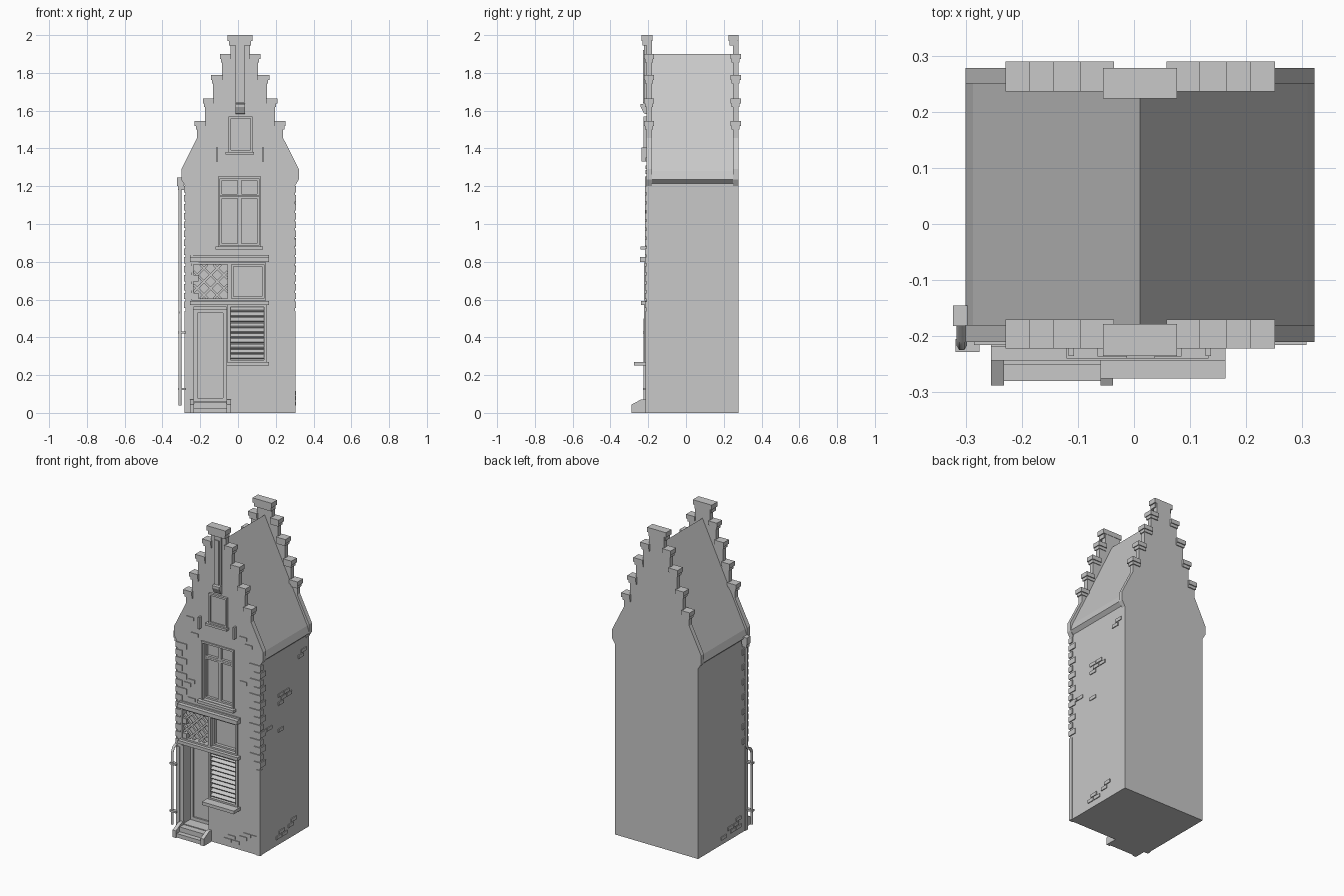
import bpy, bmesh, math
from mathutils import Matrix, Vector

cube = bpy.data.objects.get("Cube")
if cube:
    bpy.data.objects.remove(cube, do_unlink=True)

stone = bpy.data.materials.new("plain_grey")
stone.use_nodes = True
GREY = (0.58, 0.58, 0.58, 1)
stone.diffuse_color = GREY
stone.node_tree.nodes["Principled BSDF"].inputs["Base Color"].default_value = GREY

CX = 0.011       # middle of the house
FRONT = -0.21    # front wall plane
SIDE = 0.29      # half width of the house


def finish(name, bm):
    bmesh.ops.recalc_face_normals(bm, faces=bm.faces)
    mesh = bpy.data.meshes.new(name)
    bm.to_mesh(mesh)
    bm.free()
    mesh.materials.append(stone)
    ob = bpy.data.objects.new(name, mesh)
    bpy.context.collection.objects.link(ob)
    return ob


def add_box(bm, x, y, z, spin=None):
    size = Vector((x[1] - x[0], y[1] - y[0], z[1] - z[0]))
    mid = Vector((x[0] + x[1], y[0] + y[1], z[0] + z[1])) / 2
    m = Matrix.Translation(mid) @ (spin or Matrix()) @ Matrix.Diagonal(size.to_4d())
    bmesh.ops.create_cube(bm, size=1, matrix=m)


def boxes(name, items):
    bm = bmesh.new()
    for item in items:
        add_box(bm, *item)
    return finish(name, bm)


def prism(name, points, offset):
    bm = bmesh.new()
    face = bm.faces.new([bm.verts.new(p) for p in points])
    out = bmesh.ops.extrude_face_region(bm, geom=[face])["geom"]
    verts = [v for v in out if isinstance(v, bmesh.types.BMVert)]
    bmesh.ops.translate(bm, verts=verts, vec=offset)
    return finish(name, bm)


def house_slice(name, half, y0, y1):
    outline = half + [(-w, z) for w, z in reversed(half) if w]
    return prism(name, [(CX + w, y0, z) for w, z in outline], (0, y1 - y0, 0))


def frame(x, y, z, t):
    """Four bars around an opening."""
    return [((x[0] - t, x[0]), y, (z[0] - t, z[1] + t)),
            ((x[1], x[1] + t), y, (z[0] - t, z[1] + t)),
            (x, y, (z[0] - t, z[0])), (x, y, (z[1], z[1] + t))]


def cut(target, x, y, z):
    cutter = boxes("cutter", [(x, y, z)])
    cutter.hide_render = True
    mod = target.modifiers.new("opening", "BOOLEAN")
    mod.object, mod.operation, mod.solver = cutter, "DIFFERENCE", "EXACT"
    bpy.context.view_layer.objects.active = target
    bpy.ops.object.modifier_apply(modifier=mod.name)
    bpy.data.objects.remove(cutter, do_unlink=True)


# House body with roof, and the two stepped gable walls
core = house_slice("house_and_roof", [(SIDE, 0), (SIDE, 1.215), (0.311, 1.235),
                   (0.298, 1.28), (0, 1.9)], -0.18, 0.25)
steps = [(0.228, 1.53), (0.185, 1.65), (0.143, 1.775), (0.095, 1.885), (0.052, 1.98)]
gable = [(SIDE, 0), (SIDE, 1.2), (0.311, 1.235), (0.311, 1.29), (0.228, 1.455)]
for i, (w, z) in enumerate(steps):
    if i:
        gable.append((w, steps[i - 1][1]))
    gable.append((w, z))
front = house_slice("front_gable", gable, FRONT, -0.18)
house_slice("back_gable", gable, 0.25, 0.278)

# Coping stones on the gable steps
for side, ys, top_ys in (("front", (-0.222, -0.17), (-0.235, -0.178)),
                         ("back", (0.236, 0.29), (0.224, 0.278))):
    caps = []
    for (w, z), (inner, _) in zip(steps, steps[1:]):
        for s in (-1, 1):
            for out, low, high, dy in ((0.012, -0.012, 0.015, 0), (0.006, -0.03, -0.012, 0.006)):
                x = sorted((CX + s * (inner - 0.005), CX + s * (w + out)))
                caps.append((x, (ys[0] + dy, ys[1] - dy), (z + low, z + high)))
    caps.append(((CX - 0.066, CX + 0.066), top_ys, (1.97, 2.0)))
    caps.append(((CX - 0.059, CX + 0.059), (top_ys[0] + 0.006, top_ys[1] - 0.006), (1.945, 1.97)))
    boxes(side + "_coping", caps)

# Openings in the front wall
door = ((-0.235, -0.06), (0.06, 0.56))
shutter = ((-0.04, 0.137), (0.28, 0.56))
lattice = ((-0.235, -0.055), (0.605, 0.785))
transom = ((-0.035, 0.137), (0.605, 0.785))
window = ((-0.095, 0.11), (0.885, 1.24))
for x, z in (door, shutter, lattice, transom, window):
    cut(front, x, (-0.3, -0.15 if x == door[0] else -0.1801), z)
cut(core, door[0], (-0.25, -0.13), door[1])

# Frames, sills and beams
REVEAL = (-0.222, -0.181)
boxes("shutter_frame", frame(*[shutter[0], REVEAL, shutter[1]], 0.015))
boxes("lattice_frame", frame(lattice[0], REVEAL, lattice[1], 0.01))
boxes("transom_frame", frame(transom[0], REVEAL, transom[1], 0.01)
      + frame((-0.025, 0.127), (-0.2, -0.179), (0.615, 0.775), 0.01))
boxes("upper_window_frame", frame(window[0], (-0.218, -0.181), window[1], 0.012))
boxes("beams", [((-0.255, 0.163), (-0.243, -0.2), (0.8, 0.825)),
                ((-0.255, 0.163), (-0.238, -0.2), (0.572, 0.592)),
                ((-0.255, 0.163), (-0.218, -0.2), (0.825, 0.835))])
boxes("sills", [((-0.06, 0.163), (-0.275, -0.185), (0.25, 0.27)),
                ((-0.12, 0.133), (-0.24, -0.185), (0.865, 0.882)),
                ((-0.065, 0.085), (-0.236, -0.2), (1.368, 1.382))])
boxes("door_panel", frame((-0.215, -0.08), (-0.14, -0.129), (0.08, 0.53), 0.02))

# Sash bars of the upper window: two small panes over two tall ones
bars = []
for x in ((-0.085, -0.003), (0.018, 0.1)):
    for z in ((0.897, 1.135), (1.158, 1.23)):
        bars += frame(x, (-0.196, -0.179), z, 0.011)
boxes("upper_window_sashes", bars)

# Slats of the lower shutter
tilt = Matrix.Rotation(math.radians(35), 4, "X")
boxes("shutter_slats", [(shutter[0], (-0.215, -0.185), (z, z + 0.008), tilt)
                        for z in [0.293 + i * 0.028 for i in range(10)]])

# Diagonal lattice, each bar trimmed to the square opening
bm = bmesh.new()
mid = Vector((sum(lattice[0]) / 2, -0.198, sum(lattice[1]) / 2))
for s in (-1, 1):
    spin = Matrix.Rotation(s * math.pi / 4, 4, "Y")
    for p in (-0.075, -0.025, 0.025, 0.075):
        c = mid + spin @ Vector((0, 0, p))
        h = 0.09 * math.sqrt(2) - abs(p)
        add_box(bm, (c.x - h, c.x + h), (c.y - 0.008, c.y + 0.008),
                (c.z - 0.006, c.z + 0.006), spin)
finish("lattice_bars", bm)

# Attic hatch, pilaster, corbel and wall anchors
boxes("attic_hatch", [((-0.05, 0.077), (-0.216, -0.2), (1.38, 1.57))]
      + frame((-0.038, 0.065), (-0.224, -0.2), (1.392, 1.558), 0.012))
boxes("pilaster", [((-0.013, 0.035), (-0.222, -0.2), (1.64, 1.945)),
                   ((-0.003, 0.025), (-0.228, -0.2), (1.64, 1.92))])
prism("corbel", [(-0.013, y, z) for y, z in ((-0.2, 1.58), (-0.222, 1.585),
      (-0.24, 1.62), (-0.24, 1.635), (-0.2, 1.64))], (0.05, 0, 0))
boxes("wall_anchors", [((x - 0.005, x + 0.005), (-0.235, -0.2), (1.33, 1.405))
                       for x in (-0.112, 0.132)])

# Door step with sloping cheeks
boxes("door_step", [((-0.235, -0.055), (-0.28, -0.2), (0, 0.025)),
                    ((-0.235, -0.055), (-0.25, -0.2), (0.025, 0.055))])
for name, x in (("left", -0.255), ("right", -0.06)):
    prism(name + "_step_cheek", [(x, y, z) for y, z in ((-0.288, 0), (-0.288, 0.045),
          (-0.235, 0.072), (-0.2, 0.072), (-0.2, 0))], (0.023, 0, 0))

# Corner guards and alternating quoins
guards, quoins = [], []
for s in (-1, 1):
    def span(a, b):
        return sorted((CX + s * a, CX + s * b))
    guards.append((span(0.268, 0.294), (-0.215, -0.19), (0, 0.54)))
    for i in range(14):
        z = 0.555 + i * 0.047
        wide = i % 2
        quoins.append((span(0.25 - 0.03 * wide, 0.296), (-0.216, -0.16 - 0.025 * wide),
                       (z, z + 0.034)))
boxes("corner_guards", guards)
boxes("quoins", quoins)

# Patches of raised bricks: position along the wall, height, bricks per row
bricks = []


def patch(wall, u, z, rows):
    for r, n in enumerate(rows):
        for k in range(n):
            a = u + k * 0.056 + (r % 2) * 0.028
            high = (z + r * 0.026, z + r * 0.026 + 0.021)
            if wall == "front":
                bricks.append(((a, a + 0.05), (FRONT - 0.005, -0.2), high))
            else:
                face = CX + wall * SIDE
                bricks.append(((face - 0.005, face + 0.005), (a, a + 0.05), high))


for wall, u, z, rows in (
        ("front", 0.05, 0.03, (2, 1)), ("front", 0.16, 0.07, (1, 2)),
        ("front", -0.18, 1.265, (1,)), ("front", -0.21, 1.36, (1,)),
        ("front", 0.16, 1.33, (1,)), ("front", 0.2, 1.29, (1,)),
        ("front", -0.23, 0.94, (1, 1)), ("front", 0.16, 1.05, (1,)),
        ("front", -0.2, 0.85, (1,)),
        (1, -0.05, 0.04, (2, 1)), (1, 0.07, 0.07, (1, 1)), (1, -0.03, 0.88, (1, 2, 2)),
        (1, 0.17, 1.1, (1, 1)), (1, -0.2, 0.76, (2,)), (1, -0.03, 0.71, (1,)),
        (-1, -0.15, 0.04, (2, 2, 1)), (-1, 0.0, 0.03, (1,))):
    patch(wall, u, z, rows)
boxes("raised_bricks", bricks)

# Drainpipe with hopper, bending forward round the corner guard
boxes("drain_hopper", [((-0.323, -0.285), (-0.182, -0.145), (1.2, 1.245)),
                       ((-0.318, -0.285), (-0.178, -0.15), (1.18, 1.2))])
curve = bpy.data.curves.new("drainpipe", "CURVE")
curve.dimensions = "3D"
curve.bevel_depth, curve.bevel_resolution = 0.009, 1
line = curve.splines.new("POLY")
path = ((-0.164, 1.2), (-0.164, 0.56), (-0.175, 0.535), (-0.205, 0.52), (-0.217, 0.495),
        (-0.217, 0.04))
line.points.add(len(path) - 1)
for p, (y, z) in zip(line.points, path):
    p.co = (-0.307, y, z, 1)
curve.use_fill_caps = True
curve.materials.append(stone)
bpy.context.collection.objects.link(bpy.data.objects.new("drainpipe", curve))
boxes("pipe_brackets", [((-0.318, -0.275), (-0.228, -0.205), (z, z + 0.012))
                        for z in (0.12, 0.42)])
